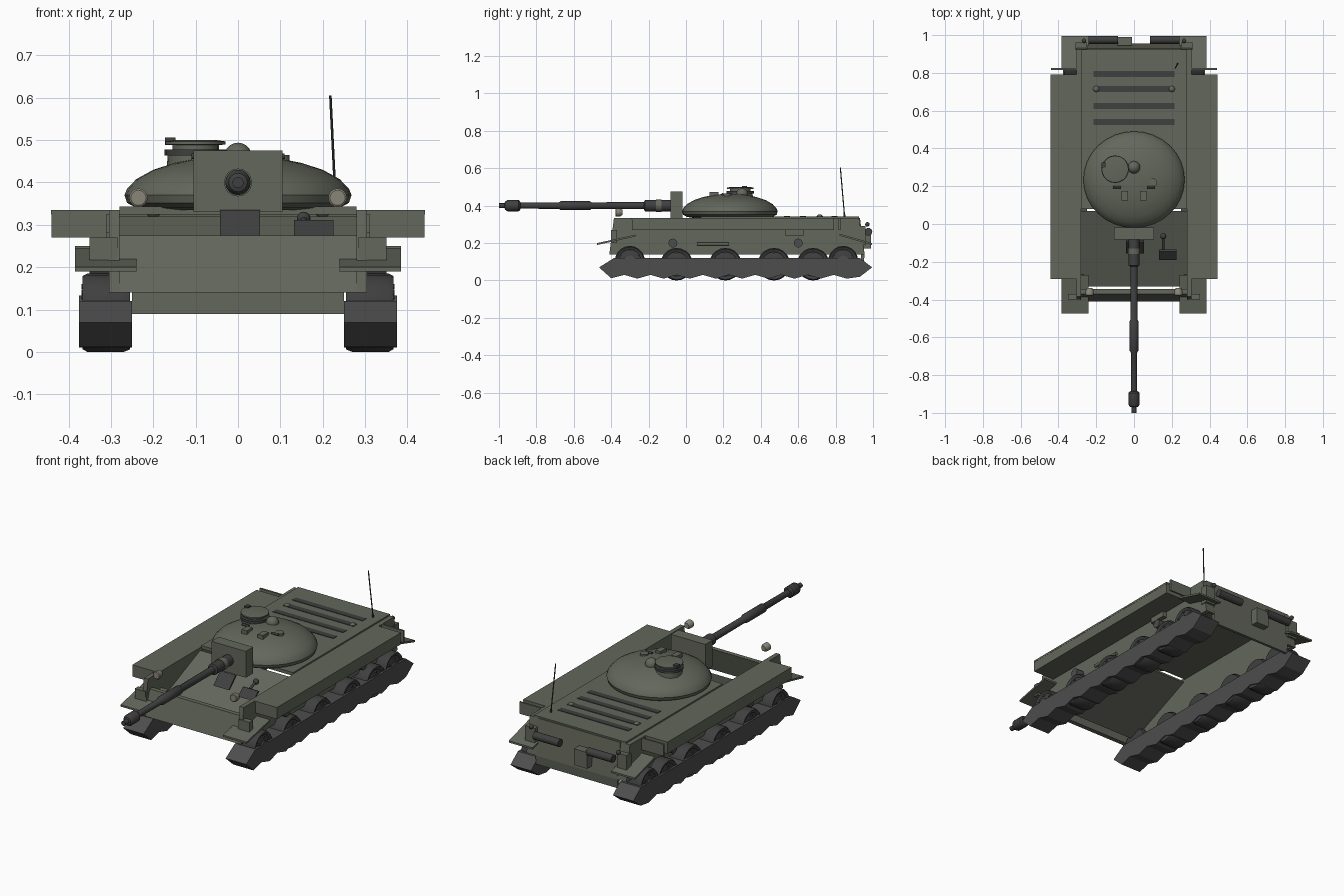
import bpy, bmesh, math
from mathutils import Vector

if "Cube" in bpy.data.objects:
    bpy.data.objects.remove(bpy.data.objects["Cube"])


def mat(name, c):
    m = bpy.data.materials.new(name)
    m.diffuse_color = (*c, 1)
    m.use_nodes = True
    m.node_tree.nodes["Principled BSDF"].inputs["Base Color"].default_value = m.diffuse_color
    return m


GREEN = mat("olive", (0.125, 0.135, 0.105))
DARK = mat("dark_metal", (0.05, 0.05, 0.05))
TRACK = mat("track_grey", (0.075, 0.075, 0.077))
LAMP = mat("lamp", (0.25, 0.24, 0.19))


def finish(name, bm, m, smooth=False):
    bmesh.ops.recalc_face_normals(bm, faces=bm.faces)
    me = bpy.data.meshes.new(name)
    bm.to_mesh(me)
    bm.free()
    me.materials.append(m)
    ob = bpy.data.objects.new(name, me)
    bpy.context.collection.objects.link(ob)
    if smooth:
        bpy.ops.object.select_all(action='DESELECT')
        ob.select_set(True)
        bpy.context.view_layer.objects.active = ob
        bpy.ops.object.shade_smooth_by_angle(angle=math.radians(35))
    return ob


def prism(name, pts, x0, x1, m=GREEN):
    """Side profile of (y, z) points stretched from x0 to x1."""
    bm = bmesh.new()
    f = bm.faces.new([bm.verts.new((x0, y, z)) for y, z in pts])
    r = bmesh.ops.extrude_face_region(bm, geom=[f])
    vs = [v for v in r['geom'] if isinstance(v, bmesh.types.BMVert)]
    bmesh.ops.translate(bm, verts=vs, vec=(x1 - x0, 0, 0))
    # keep both end caps so that every prism is closed
    if not any(len(g.verts) == len(pts) and all(abs(v.co.x - x0) < 1e-6 for v in g.verts) for g in bm.faces):
        bm.faces.new([v for v in bm.verts if abs(v.co.x - x0) < 1e-6])
    return finish(name, bm, m)


def box(name, x, y, z, m=GREEN):
    return prism(name, [(y[0], z[0]), (y[1], z[0]), (y[1], z[1]), (y[0], z[1])], x[0], x[1], m)


def lathe(name, prof, loc, axis, m=GREEN, n=16):
    """Revolve (radius, height) points about an axis direction."""
    bm = bmesh.new()
    q = Vector((0, 0, 1)).rotation_difference(Vector(axis))
    rings = []
    for r, h in prof:
        rings.append([bm.verts.new(q @ Vector((r * math.cos(2 * math.pi * i / n),
                      r * math.sin(2 * math.pi * i / n), h)) + Vector(loc)) for i in range(n)])
    for a, b in zip(rings, rings[1:]):
        for i in range(n):
            bm.faces.new((a[i], a[(i + 1) % n], b[(i + 1) % n], b[i]))
    bm.faces.new(rings[0])
    bm.faces.new(rings[-1])
    return finish(name, bm, m, True)


def rod(name, a, b, r, m=DARK, n=12):
    d = Vector(b) - Vector(a)
    return lathe(name, [(r, 0), (r, d.length)], a, d.normalized(), m, n)


def ball(name, loc, r, m=GREEN):
    bm = bmesh.new()
    bmesh.ops.create_uvsphere(bm, u_segments=16, v_segments=10, radius=r)
    bmesh.ops.translate(bm, verts=bm.verts, vec=loc)
    return finish(name, bm, m, True)


# hull shell: front plate, inner glacis, deck, rear plate
prism("front_plate", [(-.345, .275), (-.37, .275), (-.41, .14), (-.385, .14)], -.28, .28)
prism("glacis", [(.07, .32), (-.33, .15), (-.33, .14), (.07, .31)], -.28, .28)
box("deck", (-.28, .28), (.08, .925), (.325, .343))
prism("rear_plate", [(.915, .335), (.93, .335), (.955, .14), (.95, .09), (.935, .09), (.935, .14)], -.25, .25)

# track outline with rippled underside
outline = [(-.385, .12), (-.465, .07), (-.40, .012)]
y = -.33
while y < .86:
    outline += [(y, .03), (y + .07, .01)]
    y += .14
outline += [(.93, .02), (.995, .07), (.93, .12)]

for s, side in ((-1, "left"), (1, "right")):
    def X(a, b):
        return (s * a, s * b)
    prism(side + "_hull_side", [(-.385, .335), (-.41, .14), (.955, .14), (.925, .335)], s * .28, s * .305)
    prism(side + "_rear_corner", [(.915, .335), (.925, .335), (.955, .14), (.94, .14)], s * .25, s * .3)
    box(side + "_stowage_box", X(.31, .44), (-.29, .79), (.27, .328))
    box(side + "_stowage_lid", X(.305, .441), (-.291, .791), (.325, .335))
    # mudguards
    prism(side + "_front_mudguard", [(-.475, .19), (-.27, .235), (-.27, .245), (-.475, .2)], s * .24, s * .385)
    prism(side + "_rear_mudguard", [(.82, .24), (.995, .19), (.995, .2), (.82, .25)], s * .24, s * .385)
    box(side + "_rear_mudguard_bar", X(.30, .44), (.815, .825), (.27, .335))
    box(side + "_guard_bracket", X(.285, .35), (-.40, -.37), (.2, .27))
    box(side + "_rear_bracket", X(.25, .31), (.92, .96), (.19, .29))
    # running gear
    prism(side + "_track", outline, s * .25, s * .375, TRACK)
    gear = [(-.30, .105, .08), (-.05, .087, .087), (.21, .087, .087),
            (.47, .087, .087), (.68, .087, .087), (.84, .105, .08)]
    for i, (wy, wz, r) in enumerate(gear):
        lathe(f"{side}_wheel_{i}", [(r * .93, 0), (r, .015), (r, .1), (r * .93, .112), (r * .75, .105), (r * .4, .112)],
              (s * .255, wy, wz), (s, 0, 0), DARK, 20)
        rod(f"{side}_hub_{i}", (s * .35, wy, wz), (s * .375, wy, wz), r * .36, TRACK)
        for k in range(6):
            a = k * math.pi / 3 + math.pi / 6
            p = (wy + r * .62 * math.cos(a), wz + r * .62 * math.sin(a))
            rod(f"{side}_bolt_{i}_{k}", (s * .35, *p), (s * .37, *p), .006, TRACK, 6)
    for i, ry in enumerate((-.07, .6)):
        rod(f"{side}_roller_{i}", (s * .30, ry, .2), (s * .35, ry, .2), .024, TRACK)
    rod(side + "_tool_bar", (s * .315, .06, .195), (s * .315, .23, .195), .009, GREEN)
    box(side + "_side_box", X(.30, .33), (.53, .63), (.24, .282))
    # headlights
    lathe(side + "_headlight", [(.014, 0), (.021, .012), (.022, .035), (.018, .038)],
          (s * .235, -.34, .364), (0, -1, 0), LAMP)
    # rear drums and deck filler caps
    rod(side + "_rear_drum", (s * .085, .975, .26), (s * .24, .975, .26), .021, DARK, 16)
    ball(side + "_rear_lamp", (s * .265, .97, .3), .012, DARK)
    ball(side + "_filler_cap", (s * .2, .715, .335), .019)
    # sights and handles on the turret roof
    box(side + "_roof_sight", X(.033, .065), (.125, .175), (.445, .472))
    rod(side + "_lift_hook", (s * .07, .195, .462), (s * .11, .195, .462), .006)
box("tow_block", (-.09, -.01), (.945, .99), (.17, .26))

# engine deck grilles
for i, gy in enumerate((.795, .715, .625, .54)):
    box(f"grille_{i}", (-.215, .215), (gy - .016, gy + .016), (.34, .346), DARK)

# driver periscopes above the glacis
prism("driver_visor", [(-.155, .275), (-.145, .272), (-.085, .33), (-.095, .335)], -.042, .052, DARK)
prism("driver_periscope", [(-.19, .275), (-.18, .272), (-.135, .308), (-.145, .312)], .132, .225, DARK)
rod("periscope_stalk", (.155, -.15, .28), (.155, -.07, .315), .007)
ball("periscope_knob", (.155, -.065, .315), .016, DARK)

# turret dome
lathe("turret", [(.21, .335), (.24, .34), (.262, .352), (.268, .37), (.262, .385), (.24, .408),
                 (.2, .43), (.15, .446), (.09, .458), (.03, .463)], (0, .235, 0), (0, 0, 1), GREEN, 32)
bpy.data.objects["turret"].scale.y = .955
bpy.data.objects["turret"].location.y = .010
box("mantlet", (-.105, .105), (-.082, -.018), (.33, .475))

# gun barrel
lathe("gun_barrel", [(.03, .07), (.03, .22), (.019, .225), (.018, .505), (.024, .515), (.024, .67), (.017, .68),
                     (.016, .885), (.024, .887), (.03, .895), (.03, .955), (.022, .967), (.013, .97), (.013, 1)],
      (0, 0, .4), (0, -1, 0), DARK, 16)
lathe("gun_collar", [(.033, .13), (.033, .16)], (0, 0, .4), (0, -1, 0), GREEN, 16)

# commander cupola
lathe("cupola", [(.068, .43), (.066, .472), (.055, .476), (.055, .488), (.071, .49), (.071, .497), (.05, .5)],
      (-.1, .29, 0), (0, 0, 1), GREEN, 20)
lathe("cupola_ring", [(.066, .464), (.073, .464), (.073, .478), (.066, .478)], (-.1, .29, 0), (0, 0, 1), DARK, 20)
box("cupola_lamp", (-.172, -.148), (.3, .325), (.488, .506), DARK)
ball("roof_vent", (0, .3, .461), .033)
rod("roof_hatch", (.1, .22, .44), (.1, .22, .465), .022, GREEN, 16)

# antenna
rod("antenna", (.231, .848, .34), (.218, .825, .605), .003, DARK, 8)
rod("antenna_base", (.231, .848, .335), (.23, .846, .36), .005, DARK, 10)
